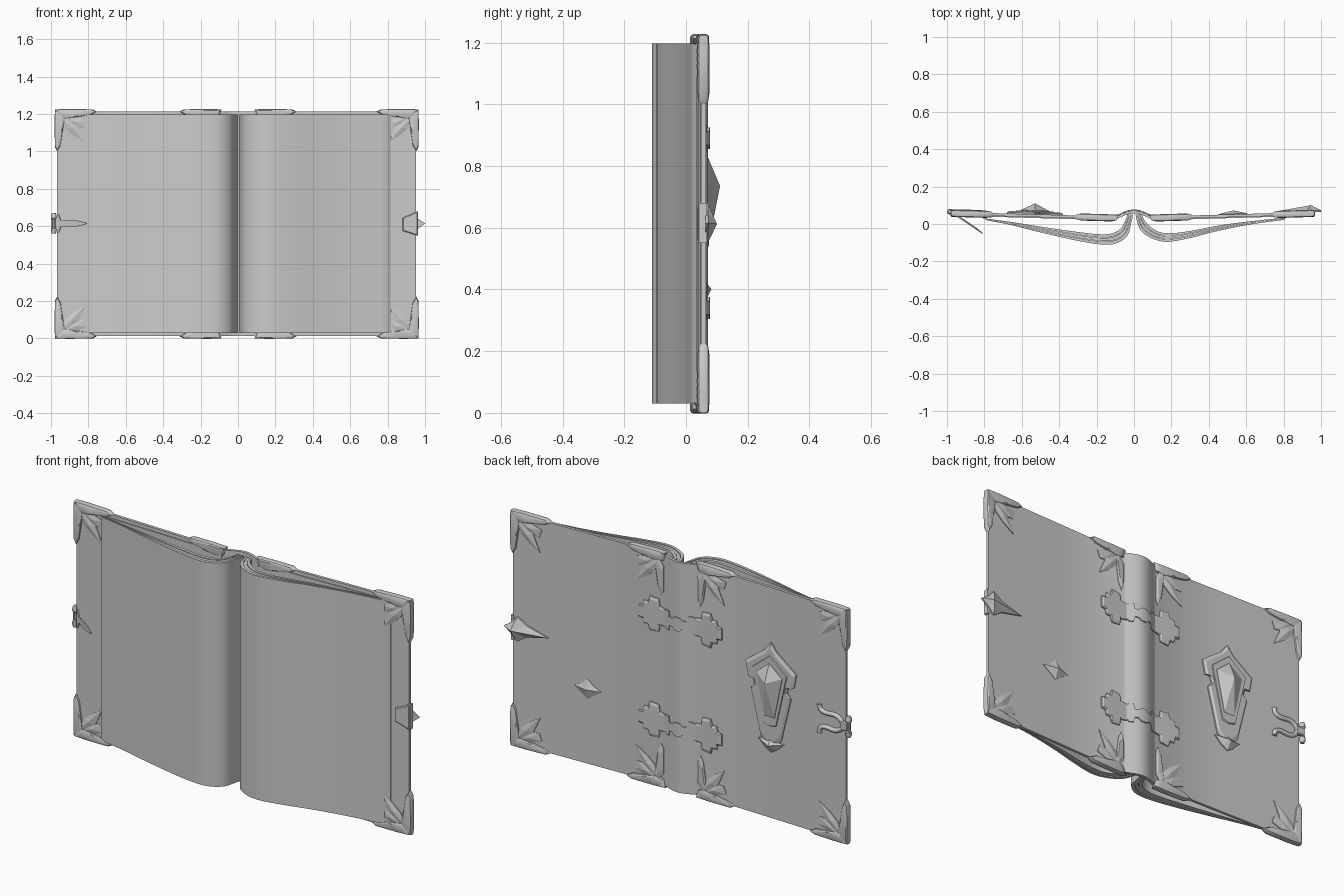
import bpy, bmesh, math
from mathutils import Vector

if "Cube" in bpy.data.objects:
    bpy.data.objects.remove(bpy.data.objects["Cube"])

T = 0.0075            # half thickness of the cover board
XL, XR = -0.967, 0.953


def cover_y(x):
    """Middle line of the cover: rounded spine, boards rising to the outside."""
    a = abs(x)
    if a < 0.1:
        return 0.032 + 0.032 * (0.5 + 0.5 * math.cos(math.pi * a / 0.1)) ** 0.6
    return 0.032 + 0.025 * (a - 0.1) / 0.87


def on_cover(x, z, d):
    return Vector((x, cover_y(x) + d, z))


def build(name, verts, faces, smooth=False):
    bm = bmesh.new()
    vs = [bm.verts.new(v) for v in verts]
    for f in faces:
        bm.faces.new([vs[i] for i in f])
    bmesh.ops.remove_doubles(bm, verts=bm.verts, dist=1e-5)
    bmesh.ops.recalc_face_normals(bm, faces=bm.faces)
    me = bpy.data.meshes.new(name)
    bm.to_mesh(me)
    bm.free()
    if smooth:
        me.shade_smooth()
        me.set_sharp_from_angle(angle=math.radians(35))
    ob = bpy.data.objects.new(name, me)
    bpy.context.collection.objects.link(ob)
    return ob


def plate(name, outline, rings, centre=None, place=on_cover, smooth=False):
    """Stack scaled copies of an outline; rings = [(scale, distance from cover)]."""
    n = len(outline)
    cx, cz = centre or (sum(p[0] for p in outline) / n, sum(p[1] for p in outline) / n)
    verts = [place(cx + k * (x - cx), cz + k * (z - cz), d) for k, d in rings for x, z in outline]
    faces = [[r * n + i, r * n + (i + 1) % n, (r + 1) * n + (i + 1) % n, (r + 1) * n + i]
             for r in range(len(rings) - 1) for i in range(n)]
    faces.append(list(range(n)))
    if rings[-1][0] > 0:
        faces.append(list(range((len(rings) - 1) * n, len(rings) * n)))
    return build(name, verts, faces, smooth)


def strip(name, a, b, zs):
    """Solid between two (x, y) lines, with a z range for each point."""
    verts = []
    for (ax, ay), (bx, by), (z0, z1) in zip(a, b, zs):
        verts += [(ax, ay, z0), (ax, ay, z1), (bx, by, z1), (bx, by, z0)]
    n = len(a)
    faces = [[i * 4 + j, i * 4 + (j + 1) % 4, i * 4 + 4 + (j + 1) % 4, i * 4 + 4 + j]
             for i in range(n - 1) for j in range(4)]
    faces += [[0, 1, 2, 3], [n * 4 - 4 + j for j in range(4)]]
    return build(name, verts, faces, True)


def spline(pts, steps=5):
    p = [Vector(q) for q in pts]
    p = [2 * p[0] - p[1]] + p + [2 * p[-1] - p[-2]]
    out = []
    for i in range(1, len(p) - 2):
        for s in range(steps):
            t = s / steps
            out.append(0.5 * (2 * p[i] + (p[i + 1] - p[i - 1]) * t
                       + (2 * p[i - 1] - 5 * p[i] + 4 * p[i + 1] - p[i + 2]) * t * t
                       + (3 * p[i] - p[i - 1] - 3 * p[i + 1] + p[i + 2]) * t ** 3))
    return out + [p[-2]]


def lines(xs, d0, d1):
    return [(x, cover_y(x) + d0) for x in xs], [(x, cover_y(x) + d1) for x in xs]


# cover boards and spine in one sheet
xs = [XL, -0.5] + [-0.1 + 0.2 * i / 20 for i in range(21)] + [0.5, XR]
strip("cover", *lines(xs, T, -T), [(0.012, 1.213)] * len(xs))

# endpapers lying on the boards
for side, end in (("left", -0.82), ("right", 0.85)):
    xs = [math.copysign(0.11, end), end / 2, end]
    strip("endpaper_" + side, *lines(xs, -T, -T - 0.005), [(0.03, 1.195)] * 3)

# page blocks: three layers between an upper and a lower curve
pages = {
    "left": ([(-0.004, .052), (-.016, .0), (-.035, -.062), (-.09, -.102), (-.165, -.11), (-.3, -.09),
              (-.5, -.045), (-.66, -.005), (-.78, .018)],
             [(-.036, .05), (-.05, .015), (-.075, -.025), (-.125, -.05), (-.2, -.052), (-.33, -.037),
              (-.5, -.013), (-.66, .012), (-.81, .032)]),
    "right": ([(.008, .052), (.02, .0), (.045, -.045), (.11, -.083), (.185, -.095), (.3, -.075),
               (.45, -.037), (.62, -.003), (.8, .022)],
              [(.045, .05), (.055, .025), (.08, -.005), (.125, -.037), (.19, -.048), (.3, -.036),
               (.46, -.006), (.62, .015), (.82, .036)])}
for side, (top, low) in pages.items():
    top, low = spline(top), spline(low)
    for k in range(3):
        a = [p.lerp(q, k / 3) for p, q in zip(top, low)]
        b = [p.lerp(q, (k + 0.9) / 3) for p, q in zip(top, low)]
        inset = 0.003 * (k % 2)
        strip(f"pages_{side}_{k}", a, b, [(0.03 + inset, 1.197 - inset)] * len(a))

# leaf-shaped corner guards, (u, v) measured inward from each corner
rim = [(-.012, -.012), (.06, -.014), (.19, -.012), (.212, .0), (.18, .018), (.1, .03), (.04, .04), (.0, .03)]
leaf = [(.01, .02), (.07, .04), (.115, .08), (.155, .17), (.09, .13), (.045, .09)]
side_leaf = [(.02, .015), (.08, .02), (.165, .05), (.15, .09), (.1, .085), (.05, .06)]
wrap = [(.7, -.019), (.93, -.015), (1, -.008), (1, .008), (.93, .015), (.7, .019)]
for cx, dx, kind in ((XL, 1, "outer"), (-.1, -1, "inner"), (.1, 1, "inner"), (XR, -1, "outer")):
    for cz, dz in ((0.012, 1), (1.213, -1)):
        def at(pts, swap=False):
            return [(cx + dx * (v if swap else u), cz + dz * (u if swap else v)) for u, v in pts]
        plate("corner_rim", at(rim), wrap, smooth=True)
        back = [(1, .004), (1, .012), (0, .02)]
        if kind == "outer":
            plate("corner_side_rim", at(rim, True), wrap, smooth=True)
        else:
            plate("corner_side_rim", at([(u, v + .012) for u, v in rim[1:]], True), [(1, .003), (1, .011), (.6, .017)])
        for s in ((1, -1) if kind == "outer" else (1,)):
            plate("corner_leaf", at(leaf), [(k, d * s) for k, d in back])
            plate("corner_small_leaf", at(side_leaf), [(k, d * s * .9) for k, d in back])

# hinges on the back of the spine
half = [(.085, .045), (.12, .05), (.125, .085), (.175, .09), (.185, .06), (.21, .06), (.215, .035), (.24, .03)]
outline = half + [(x, -z) for x, z in reversed(half)]
for hz in (0.34, 0.89):
    for s in (-1, 1):
        plate("hinge_plate", [(s * x, hz + z) for x, z in outline], [(1, .006), (1, .013), (.85, .018)])
    xs = [-.095, -.075, -.055, -.05, -.03, -.015, 0, .015, .03, .05, .055, .075, .095]
    w = [.03, .05, .05, .022, .022, .035, .035, .035, .022, .022, .05, .05, .03]
    strip("hinge_strap", *lines(xs, .014, .005), [(hz - h, hz + h) for h in w])


def mirrored(cx, pts):
    return [(cx + x, z) for x, z in pts] + [(cx - x, z) for x, z in reversed(pts) if x > 0]


# shield emblem with its gem
GX = -0.53
shield = mirrored(GX, [(0, .93), (.035, .885), (.15, .80), (.135, .725), (.105, .725), (.095, .69),
                       (.118, .665), (.06, .43), (0, .37)])
plate("shield", shield, [(1, .005), (1, .014), (.9, .021)], centre=(GX, .69))
frame = mirrored(GX, [(0, .87), (.105, .785), (.04, .50), (0, .49)])
plate("gem_setting", frame, [(1, .014), (.95, .026), (.88, .026)], centre=(GX, .70))
gem = mirrored(GX, [(0, .83), (.08, .765), (.032, .54)])
plate("gem", gem, [(1, .02), (.95, .028), (0, .066)], centre=(GX, .735))
tip = mirrored(GX, [(0, .435), (.025, .42), (.075, .415), (.035, .375), (0, .355)])
plate("shield_tip", tip, [(1, .005), (1, .014), (0, .038)], centre=(GX, .40))

# small stud on the other board
stud = mirrored(.53, [(0, .455), (.035, .425), (.078, .405), (.035, .375), (0, .35)])
plate("stud", stud, [(1, .005), (1, .01), (0, .028)], centre=(.53, .405))

# spear-shaped catch on the right edge
spear = [(.75, .612), (.87, .645), (.925, .68), (.955, .645), (1.0, .615), (.955, .58), (.925, .55), (.87, .585)]
plate("catch_spear", spear, [(1, .006), (1, .015), (0, .044)], centre=(.945, .612))
front = [(.88, .575), (.88, .645), (.96, .68), (.96, .55)]
plate("catch_front", front, [(1, -.004), (1, -.014), (.9, -.018)])
plate("catch_edge", [(.948, .55), (.948, .68), (.962, .68), (.962, .55)], [(1, -.014), (1, .012)])

# hanging clasp on the left edge
def on_clasp(s, z, d):
    return Vector((-0.995 + .185 * s + .5 * d, 0.075 - .125 * s + .8 * d, z))


tongue = [(0, .64), (.1, .635), (.2, .665), (.26, .63), (.5, .632), (.75, .63), (1, .618)]
tongue += [(s, 1.23 - z) for s, z in reversed(tongue)]
plate("clasp_tongue", tongue, [(1, -.003), (1, .003), (.7, .007)], centre=(.4, .615), place=on_clasp)
ring = [(-.985 + .015 * math.cos(math.tau * i / 10), .066 + .015 * math.sin(math.tau * i / 10)) for i in range(10)]
levels = [(.7, .56), (1, .572), (1, .588), (.7, .594), (.7, .636), (1, .642), (1, .658), (.7, .67)]
plate("clasp_pin", ring, levels, place=lambda x, y, z: Vector((x, y, z)), smooth=True)

# forked clasp mount on the back
fork = [(-.815, .69), (-.82, .665), (-.85, .652), (-.91, .655), (-.945, .635), (-.95, .615)]
fork = spline(fork + [(x, 1.23 - z) for x, z in reversed(fork[:-1])], 3)
cu = bpy.data.curves.new("clasp_fork", "CURVE")
cu.dimensions = "3D"
cu.bevel_depth, cu.bevel_resolution, cu.use_fill_caps = 0.012, 2, True
sp = cu.splines.new("POLY")
sp.points.add(len(fork) - 1)
for pt, (x, z) in zip(sp.points, fork):
    pt.co = (*on_cover(x, z, .01), 1)
bpy.context.collection.objects.link(bpy.data.objects.new("clasp_fork", cu))
plate("clasp_mount", [(-.94, .59), (-.94, .64), (-.985, .635), (-.985, .595)], [(1, .005), (1, .016), (.8, .022)])
